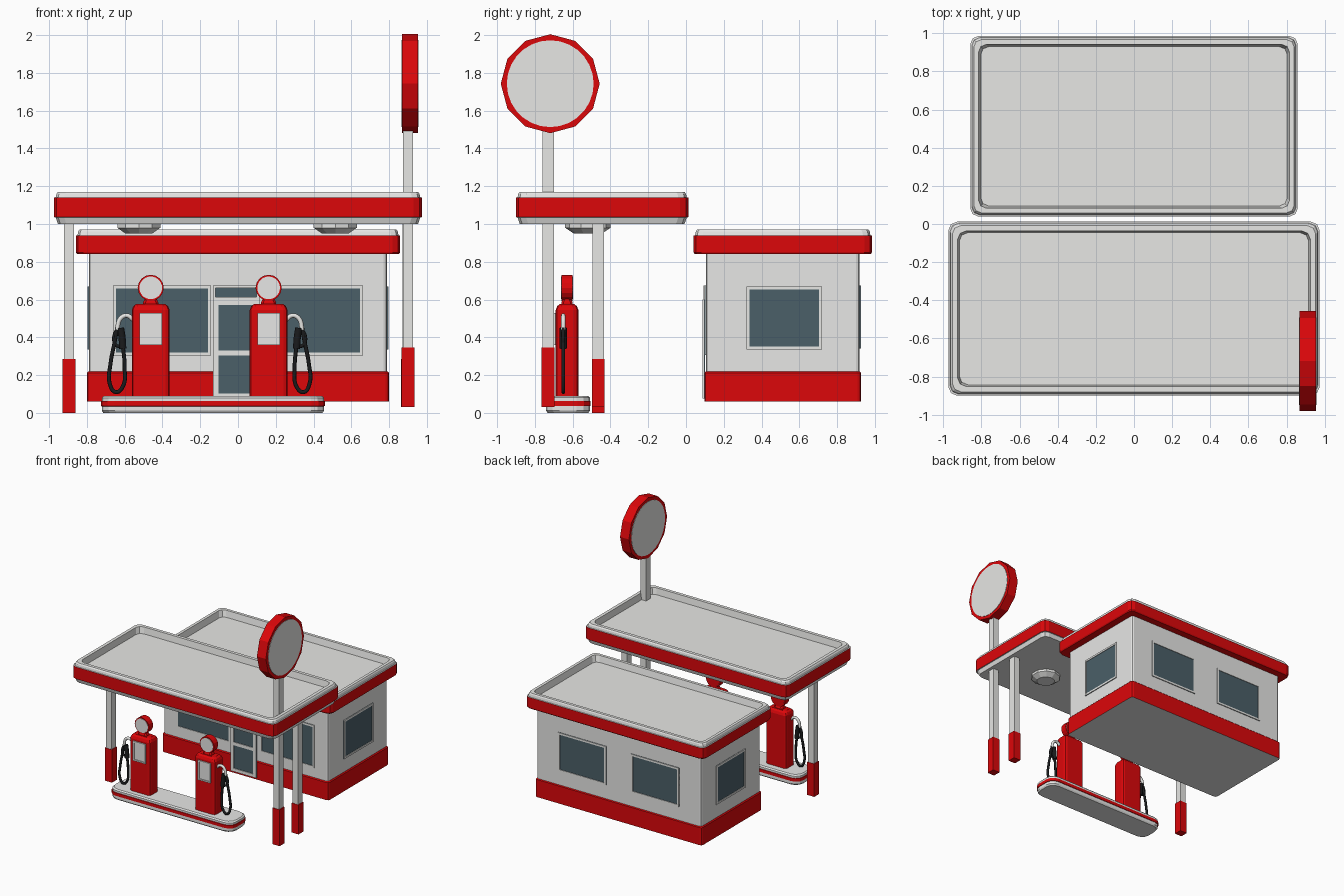
import bpy, bmesh, math
from mathutils import Matrix, Vector

if "Cube" in bpy.data.objects:
    bpy.data.objects.remove(bpy.data.objects["Cube"])


def material(name, rgb):
    m = bpy.data.materials.new(name)
    m.diffuse_color = (*rgb, 1)
    m.use_nodes = True
    m.node_tree.nodes["Principled BSDF"].inputs["Base Color"].default_value = m.diffuse_color
    return m


RED = material("red paint", (0.72, 0.002, 0.003))
WHITE = material("off white", (0.8, 0.8, 0.78))
GLASS = material("window glass", (0.07, 0.115, 0.14))
BLACK = material("black rubber", (0.01, 0.011, 0.012))
LIGHT = material("bright white", (0.9, 0.9, 0.89))
MATS = [RED, WHITE, GLASS, BLACK, LIGHT]
R, W, G, K, L = range(5)


def finish(name, bm):
    bmesh.ops.recalc_face_normals(bm, faces=bm.faces)
    me = bpy.data.meshes.new(name)
    bm.to_mesh(me)
    bm.free()
    for m in MATS:
        me.materials.append(m)
    ob = bpy.data.objects.new(name, me)
    bpy.context.collection.objects.link(ob)
    return ob


def stack(name, x0, x1, y0, y1, corner, segs, levels, mats, bottom=None):
    """Loft a rounded rectangle through (z, inset) levels; one colour per band."""
    bm = bmesh.new()
    rings = []
    for z, inset in levels:
        a, b, c, d = x0 + inset, x1 - inset, y0 + inset, y1 - inset
        ring = []
        corners = [(b - corner, d - corner), (a + corner, d - corner),
                   (a + corner, c + corner), (b - corner, c + corner)]
        for i, (cx, cy) in enumerate(corners):
            for k in range(segs + 1):
                t = (i + k / segs) * math.pi / 2
                ring.append(bm.verts.new((cx + corner * math.cos(t), cy + corner * math.sin(t), z)))
        rings.append(ring)
    n = len(rings[0])
    for lo, hi, m in zip(rings, rings[1:], mats):
        for i in range(n):
            j = (i + 1) % n
            bm.faces.new((lo[i], lo[j], hi[j], hi[i])).material_index = m
    bm.faces.new(rings[0][::-1]).material_index = mats[0] if bottom is None else bottom
    bm.faces.new(rings[-1]).material_index = mats[-1]
    return finish(name, bm)


def add_box(bm, x0, x1, y0, y1, z0, z1, m):
    mat = Matrix.Translation(((x0 + x1) / 2, (y0 + y1) / 2, (z0 + z1) / 2)) \
        @ Matrix.Diagonal((x1 - x0, y1 - y0, z1 - z0, 1))
    vs = bmesh.ops.create_cube(bm, size=1, matrix=mat)["verts"]
    for f in {f for v in vs for f in v.link_faces}:
        f.material_index = m


def framed_panel(name, loc, angle, w, h, bar, depth, fill, crossbars=()):
    """Panel facing -y before turning; loc is the middle of its bottom edge on the wall."""
    bm = bmesh.new()
    add_box(bm, -w / 2, w / 2, -0.003, 0.003, 0, h, fill)
    for s in (-1, 1):
        x = s * (w - bar) / 2
        add_box(bm, x - bar / 2, x + bar / 2, -depth, 0.002, 0, h, W)
    for z in (0, h - bar, *crossbars):
        add_box(bm, -w / 2 + bar, w / 2 - bar, -depth, 0.002, z, z + bar, W)
    bm.transform(Matrix.Translation(loc) @ Matrix.Rotation(angle, 4, "Z"))
    return finish(name, bm)


def round_sign(name, loc, axis, r, thick, sides, face_r, face_mat, both=True):
    """Red drum with a pale plate on both ends, or on the front end only."""
    bm = bmesh.new()
    turn = Matrix.Rotation(math.pi / 2, 4, "Y" if axis == "X" else "X")
    spin = Matrix.Rotation(math.pi / 2, 4, "Z")
    for rad, t, n, m in ((r, thick, sides, R), (face_r, thick + 0.006, 28, face_mat)):
        vs = bmesh.ops.create_cone(bm, cap_ends=True, segments=n, radius1=rad, radius2=rad,
                                   depth=t, matrix=turn @ spin)["verts"]
        for f in {f for v in vs for f in v.link_faces}:
            back = f.calc_center_median().y > thick / 2 - 0.001
            f.material_index = m if both or not back else R
    bm.transform(Matrix.Translation(loc))
    return finish(name, bm)


def tube(name, points, radius, mat):
    cu = bpy.data.curves.new(name, "CURVE")
    cu.dimensions = "3D"
    cu.bevel_depth = radius
    cu.bevel_resolution = 2
    cu.resolution_u = 6
    cu.use_fill_caps = True
    sp = cu.splines.new("BEZIER")
    sp.bezier_points.add(len(points) - 1)
    for bp, p in zip(sp.bezier_points, points):
        bp.co = p
        bp.handle_left_type = bp.handle_right_type = "AUTO"
    cu.materials.append(mat)
    ob = bpy.data.objects.new(name, cu)
    bpy.context.collection.objects.link(ob)
    return ob


# Canopy with recessed top
stack("canopy", -0.973, 0.973, -0.90, 0.012, 0.045, 2,
      [(1.0, 0.02), (1.035, 0.008), (1.036, 0), (1.14, 0), (1.141, 0.008),
       (1.16, 0.012), (1.17, 0.02), (1.17, 0.048), (1.115, 0.057)],
      [L, L, R, L, L, L, W, W], bottom=W)

# Shop building
stack("shop_walls", -0.79, 0.79, 0.105, 0.92, 0.02, 2, [(0.2, 0), (0.86, 0)], [L])
stack("shop_base", -0.80, 0.80, 0.097, 0.927, 0.02, 2, [(0.06, 0), (0.212, 0), (0.22, 0.008)],
      [R, R], bottom=W)
stack("shop_roof", -0.858, 0.858, 0.04, 0.985, 0.04, 2,
      [(0.84, 0.006), (0.85, 0), (0.938, 0), (0.939, 0.008), (0.96, 0.012), (0.97, 0.018),
       (0.97, 0.043), (0.915, 0.055)],
      [R, R, L, L, L, W, W])

# Windows: two front, two back, one on each side
for s in (-1, 1):
    framed_panel("front_window", (s * 0.402, 0.105, 0.305), 0, 0.52, 0.37, 0.016, 0.008, G)
    framed_panel("back_window", (s * 0.35, 0.92, 0.34), math.pi, 0.46, 0.335, 0.016, 0.008, G)
    framed_panel("side_window", (s * 0.79, 0.52, 0.335), s * math.pi / 2, 0.40, 0.335, 0.016, 0.008, G)

# Door with window above it
framed_panel("door", (-0.01, 0.097, 0.075), 0, 0.245, 0.525, 0.028, 0.009, G, (0.228,))
framed_panel("door_top_window", (-0.01, 0.105, 0.6), 0, 0.245, 0.075, 0.014, 0.012, G)

# Canopy posts with red sleeves; the front right one carries the sign
for name, x, y, z0, sleeve, top in (("left_post", -0.895, -0.465, 0.0, 0.285, 1.02),
                                    ("rear_right_post", 0.897, -0.465, 0.03, 0.285, 1.02),
                                    ("sign_post", 0.9, -0.73, 0.03, 0.345, 1.52)):
    bm = bmesh.new()
    add_box(bm, x - 0.034, x + 0.034, y - 0.034, y + 0.034, z0, sleeve, R)
    add_box(bm, x - 0.027, x + 0.027, y - 0.03, y + 0.03, sleeve - 0.02, top, W)
    finish(name, bm)
round_sign("round_sign", (0.911, -0.719, 1.743), "X", 0.262, 0.085, 12, 0.23, W)

# Lamps under the canopy
for x in (-0.525, 0.515):
    bm = bmesh.new()
    bmesh.ops.create_cone(bm, cap_ends=True, segments=10, radius1=0.075, radius2=0.12, depth=0.03,
                          matrix=Matrix.Translation((x, -0.52, 0.965)))
    bmesh.ops.create_cone(bm, cap_ends=True, segments=10, radius1=0.12, radius2=0.12, depth=0.025,
                          matrix=Matrix.Translation((x, -0.52, 0.9925)))
    for f in bm.faces:
        f.material_index = W
    finish("canopy_lamp", bm)

# Pump island with red stripe
stack("pump_island", -0.725, 0.46, -0.745, -0.505, 0.07, 3,
      [(0.0, 0.012), (0.012, 0.004), (0.035, 0.004), (0.036, 0), (0.062, 0), (0.063, 0.004),
       (0.08, 0.004), (0.09, 0.014)],
      [L, L, R, R, R, L, L], bottom=W)

# Fuel pumps, mirrored so that the hoses hang on the outer sides
for side, s in (("left", -1), ("right", 1)):
    cx, y = -0.15 + s * 0.312, -0.65

    def P(x, z, yy=y):
        return Vector((cx + s * x, yy, z))

    stack(side + "_pump_body", cx - 0.1, cx + 0.1, -0.69, -0.57, 0.022, 2,
          [(0.085, 0), (0.545, 0), (0.565, 0.008), (0.577, 0.024)], [R, R, R])
    stack(side + "_pump_neck", cx - 0.04, cx + 0.04, -0.66, -0.60, 0.012, 1,
          [(0.57, 0), (0.585, 0), (0.61, 0.012)], [R, R])
    framed_panel(side + "_pump_dial", (cx, -0.69, 0.36), 0, 0.12, 0.17, 0.012, 0.01, L)
    round_sign(side + "_pump_globe", (cx, -0.63, 0.662), "Y", 0.069, 0.056, 16, 0.06, L, both=False)
    # White arm, nozzle and hose loop
    tube(side + "_pump_arm", [P(0.09, 0.49), P(0.125, 0.515), P(0.16, 0.50), P(0.178, 0.44)], 0.012, WHITE)
    tube(side + "_pump_nozzle", [P(0.16, 0.45), P(0.152, 0.40), P(0.148, 0.34)], 0.019, BLACK)
    tube(side + "_nozzle_grip", [P(0.165, 0.445), P(0.19, 0.42), P(0.185, 0.36), P(0.155, 0.35)], 0.009, BLACK)
    tube(side + "_pump_hose", [P(0.148, 0.36), P(0.138, 0.24), P(0.15, 0.135), P(0.185, 0.11),
                               P(0.217, 0.155), P(0.213, 0.26), P(0.19, 0.38), P(0.178, 0.45)], 0.0105, BLACK)
